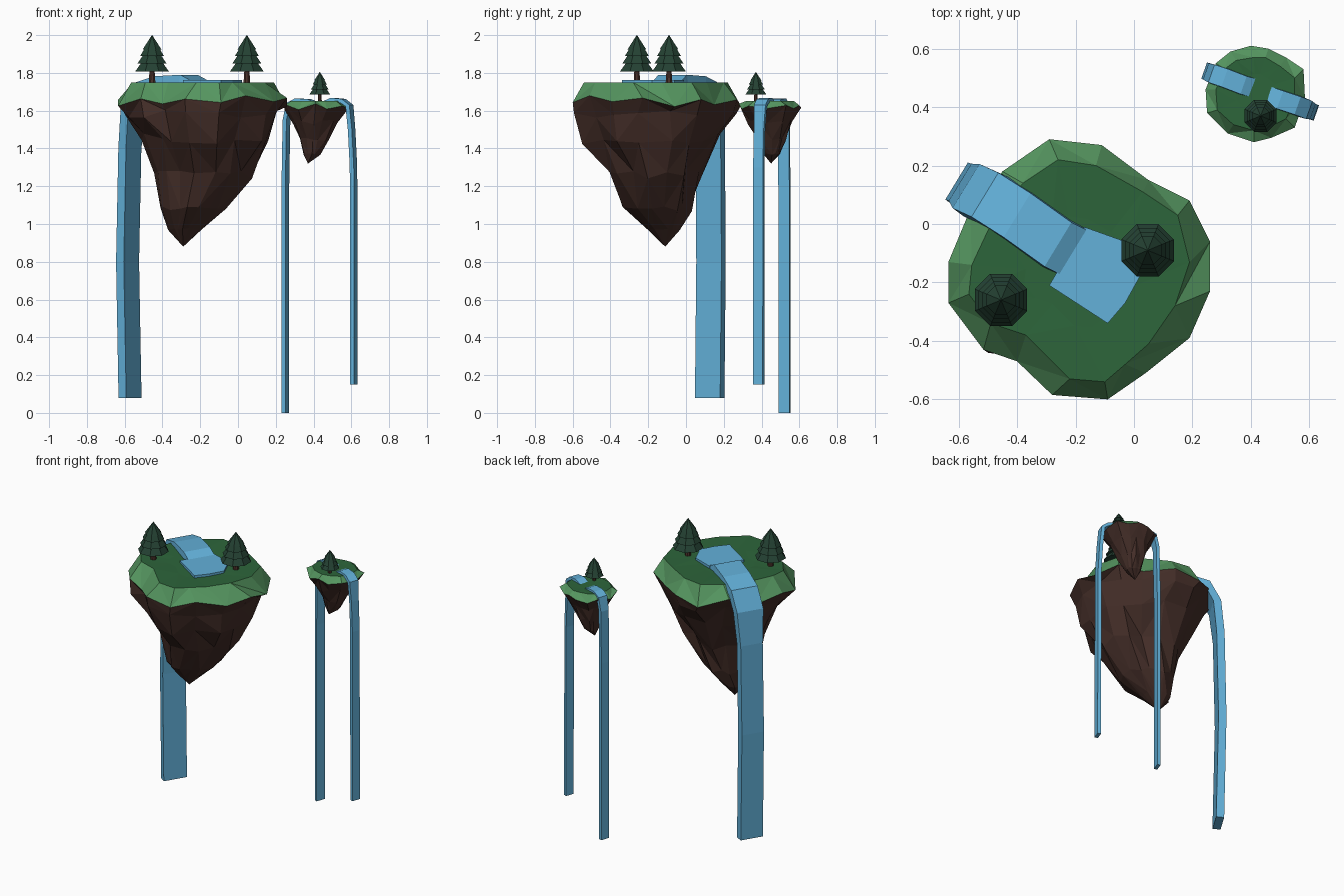
import bpy, bmesh, math, random
from mathutils import Vector

if "Cube" in bpy.data.objects:
    bpy.data.objects.remove(bpy.data.objects["Cube"])

random.seed(4)


def material(name, rgb):
    m = bpy.data.materials.new(name)
    m.diffuse_color = (*rgb, 1)
    m.use_nodes = True
    m.node_tree.nodes["Principled BSDF"].inputs["Base Color"].default_value = m.diffuse_color
    return m


GRASS = material("dark_grass", (0.026, 0.130, 0.043))
EDGE = material("light_grass_edge", (0.090, 0.300, 0.115))
ROCK = material("brown_rock", (0.060, 0.028, 0.022))
WATER = material("blue_water", (0.125, 0.440, 0.700))
LEAF = material("pine_green", (0.017, 0.052, 0.032))
TRUNK = material("trunk_brown", (0.075, 0.032, 0.024))


def finish(name, bm, mats):
    bmesh.ops.recalc_face_normals(bm, faces=bm.faces)
    me = bpy.data.meshes.new(name)
    bm.to_mesh(me)
    bm.free()
    for m in mats:
        me.materials.append(m)
    ob = bpy.data.objects.new(name, me)
    bpy.context.collection.objects.link(ob)
    return ob


def bridge(bm, a, b, mat):
    n = len(a)
    for i in range(n):
        j = (i + 1) % n
        f = [(a[i], a[j], b[j]), (a[i], b[j], b[i])] if i % 2 else [(a[i], a[j], b[i]), (a[j], b[j], b[i])]
        for t in f:
            bm.faces.new(t).material_index = mat


# Floating island: grass top, sloping grass edge, tapering faceted rock
def island(name, outline, inner, top, rim_z, levels, apex, jit):
    bm = bmesh.new()
    xs, ys = [p[0] for p in outline], [p[1] for p in outline]
    box = (min(xs), max(xs), min(ys), max(ys))
    cx, cy = sum(xs) / len(xs), sum(ys) / len(ys)
    rim = [bm.verts.new((x, y, rim_z[i % 2] + random.uniform(-jit, jit) * 0.7))
           for i, (x, y) in enumerate(outline)]
    lip = [bm.verts.new((x, y, top)) for x, y in inner]
    mid = [bm.verts.new((cx + (x - cx) * 0.5, cy + (y - cy) * 0.5, top - random.uniform(0, jit * 0.3)))
           for x, y in inner]
    bridge(bm, lip, rim, 1)
    bridge(bm, mid, lip, 0)
    bm.faces.new(mid).material_index = 0
    prev = rim
    for z, x0, x1, y0, y1 in levels:
        ring = []
        for x, y in outline:
            u, v = (x - box[0]) / (box[1] - box[0]), (y - box[2]) / (box[3] - box[2])
            k = jit * min(1, (x1 - x0) / (box[1] - box[0]) * 1.5)
            ring.append(bm.verts.new((x0 + u * (x1 - x0) + random.uniform(-k, k),
                                      y0 + v * (y1 - y0) + random.uniform(-k, k),
                                      z + random.uniform(-k, k) * 1.3)))
        bridge(bm, prev, ring, 2)
        prev = ring
    tip = bm.verts.new(apex)
    for i in range(len(prev)):
        bm.faces.new((prev[i], prev[(i + 1) % len(prev)], tip)).material_index = 2
    finish(name, bm, [GRASS, EDGE, ROCK])


island("large_island",
       [(-.29, .29), (-.11, .27), (.05, .15), (.19, .08), (.26, -.06), (.26, -.23), (.19, -.39), (.04, -.51),
        (-.09, -.60), (-.28, -.585), (-.40, -.47), (-.515, -.43), (-.635, -.27), (-.635, -.13), (-.56, .05), (-.45, .18)],
       [(-.26, .22), (-.13, .20), (.03, .11), (.15, .03), (.19, -.13), (.14, -.28), (.05, -.41), (-.03, -.48),
        (-.10, -.54), (-.22, -.53), (-.37, -.38), (-.49, -.34), (-.565, -.24), (-.555, -.14), (-.48, .02), (-.38, .14)],
       1.75, (1.635, 1.67),
       [(1.58, -.59, .22, -.58, .25), (1.45, -.51, .165, -.53, .19), (1.26, -.43, .065, -.41, .09),
        (1.08, -.40, -.07, -.33, .03), (.97, -.365, -.19, -.21, -.03)],
       (-.29, -.11, .88), .022)

island("small_island",
       [(.40, .61), (.46, .60), (.52, .57), (.58, .53), (.585, .43), (.55, .33), (.47, .295), (.41, .28),
        (.32, .31), (.25, .38), (.245, .46), (.28, .55), (.33, .59)],
       [(.41, .57), (.45, .57), (.50, .54), (.55, .50), (.55, .43), (.52, .36), (.46, .33), (.41, .32),
        (.34, .34), (.285, .39), (.28, .46), (.31, .53), (.35, .56)],
       1.652, (1.61, 1.63),
       [(1.54, .29, .53, .33, .56), (1.45, .325, .48, .38, .53), (1.37, .345, .44, .41, .50)],
       (.37, .45, 1.32), .01)


# Waterfall: a bevelled ribbon swept along its outer surface line
def waterfall(name, path, w_top, w_fall, thick):
    pts = [Vector(p) for p in path]
    d = (pts[-1] - pts[0])
    d.z = 0
    d.normalize()
    side = Vector((-d.y, d.x, 0))
    bm = bmesh.new()
    rings = []
    for i, p in enumerate(pts):
        t = (pts[min(i + 1, len(pts) - 1)] - pts[max(i - 1, 0)]).normalized()
        nrm = t.cross(side).normalized()
        if i == len(pts) - 1:
            nrm = d
        w = w_fall if i > len(pts) - 4 else w_top
        sec = [(-w, -thick), (-w * .95, 0), (w * .95, 0), (w, -thick)]
        rings.append([bm.verts.new(p + side * a + nrm * b) for a, b in sec])
    for a, b in zip(rings, rings[1:]):
        for i in range(4):
            j = (i + 1) % 4
            bm.faces.new((a[i], a[j], b[j], b[i]))
    bm.faces.new(rings[0])
    bm.faces.new(rings[-1])
    finish(name, bm, [WATER])


waterfall("large_waterfall",
          [(-.20, -.10, 1.757), (-.26, -.07, 1.79), (-.40, .03, 1.782), (-.51, .10, 1.745), (-.575, .13, 1.62),
           (-.595, .143, 1.40), (-.607, .147, .80), (-.594, .14, .08)], .093, .078, .05)
waterfall("small_waterfall_left",
          [(.41, .465, 1.647), (.375, .475, 1.662), (.31, .50, 1.664), (.265, .515, 1.64), (.246, .522, 1.55),
           (.24, .525, 1.2), (.24, .525, 0)], .034, .031, .022)
waterfall("small_waterfall_right",
          [(.455, .44, 1.647), (.50, .425, 1.668), (.56, .405, 1.662), (.60, .39, 1.63), (.612, .385, 1.5),
           (.622, .381, 1.3), (.624, .38, .15)], .034, .029, .022)


# Flat pool where the large stream begins
bm = bmesh.new()
pool = [(-.29, -.21), (-.09, -.34), (-.03, -.27), (.02, -.18), (-.03, -.06), (-.17, -.01), (-.22, -.09)]
face = bm.faces.new([bm.verts.new((x, y, 1.74)) for x, y in pool])
ext = bmesh.ops.extrude_face_region(bm, geom=[face])
bmesh.ops.translate(bm, vec=(0, 0, .022), verts=[v for v in ext["geom"] if isinstance(v, bmesh.types.BMVert)])
finish("pool", bm, [WATER])


# Pine trees: stacked eight-sided tiers on a trunk
def frustum(bm, loc, s, z0, r0, z1, r1, mat):
    rings = []
    for z, r in ((z0, r0), (z1, max(r1, .001))):
        rings.append([bm.verts.new((loc[0] + s * r * math.cos(math.radians(22.5 + 45 * i)),
                                    loc[1] + s * r * math.sin(math.radians(22.5 + 45 * i)),
                                    loc[2] + s * z)) for i in range(8)])
    a, b = rings
    faces = [bm.faces.new((a[i], a[(i + 1) % 8], b[(i + 1) % 8], b[i])) for i in range(8)]
    for f in faces + [bm.faces.new(a), bm.faces.new(b)]:
        f.material_index = mat


def tree(name, loc, s):
    bm = bmesh.new()
    frustum(bm, loc, s, -.015, .02, .07, .014, 1)
    for z0, r0, z1, r1 in ((.057, .097, .125, .045), (.10, .083, .165, .036),
                           (.14, .068, .205, .026), (.175, .053, .25, 0)):
        frustum(bm, loc, s, z0, r0, z1, r1, 0)
    finish(name, bm, [LEAF, TRUNK])


tree("tree_left", (-.455, -.26, 1.75), 1)
tree("tree_right", (.047, -.09, 1.75), 1)
tree("tree_small", (.433, .37, 1.652), .61)
